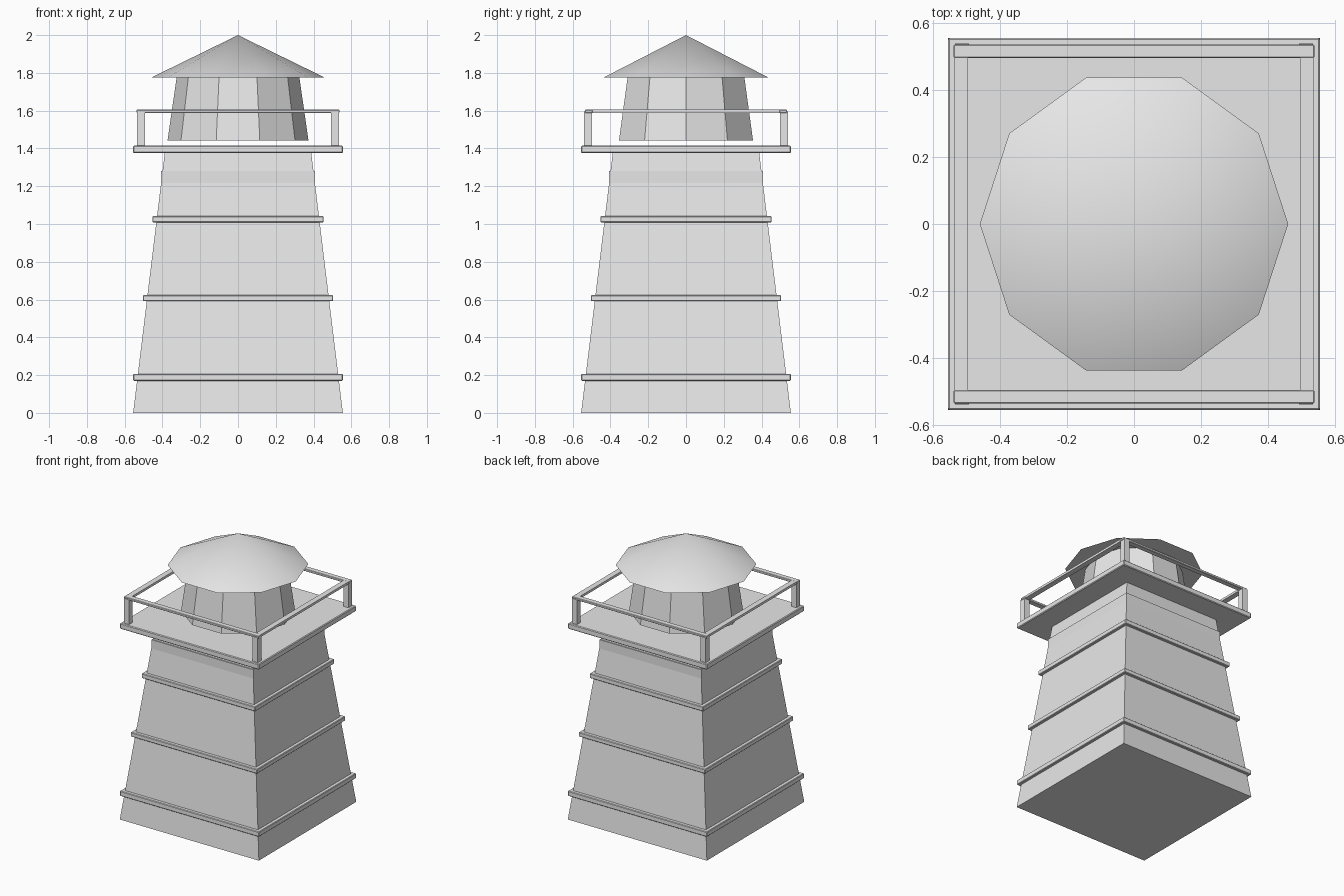
import bpy, math

if "Cube" in bpy.data.objects:
    bpy.data.objects.remove(bpy.data.objects["Cube"])

gray = bpy.data.materials.new("light_gray")
gray.diffuse_color = (0.8, 0.8, 0.8, 1)
gray.use_nodes = True
gray.node_tree.nodes["Principled BSDF"].inputs["Base Color"].default_value = gray.diffuse_color


def finish(name, bevel=0):
    ob = bpy.context.object
    ob.name = name
    ob.data.materials.append(gray)
    if bevel:
        m = ob.modifiers.new("bevel", 'BEVEL')
        m.width = bevel
        m.segments = 1
    return ob


def box(name, x0, x1, y0, y1, z0, z1, bevel=0):
    bpy.ops.mesh.primitive_cube_add(size=1, location=((x0 + x1) / 2, (y0 + y1) / 2, (z0 + z1) / 2))
    ob = bpy.context.object
    ob.scale = (x1 - x0, y1 - y0, z1 - z0)
    bpy.ops.object.transform_apply(location=False, rotation=False, scale=True)
    return finish(name, bevel)


def slab(name, half, z0, z1, bevel=0):
    return box(name, -half, half, -half, half, z0, z1, bevel)


def frustum(name, sides, r0, r1, z0, z1, turn=0):
    bpy.ops.mesh.primitive_cone_add(vertices=sides, radius1=r0, radius2=r1, depth=z1 - z0,
                                    location=(0, 0, (z0 + z1) / 2), rotation=(0, 0, turn))
    return finish(name)


# Tapered square tower
s = math.sqrt(2)
frustum("tower_body", 4, 0.555 * s, 0.386 * s, 0, 1.39, math.pi / 4)

# Trim bands and collar
for i, (half, z0, z1) in enumerate([(0.555, 0.17, 0.206), (0.504, 0.592, 0.624), (0.453, 1.008, 1.042)]):
    slab(f"trim_band_{i + 1}", half, z0, z1, 0.004)
slab("collar", 0.407, 1.15, 1.28)

# Gallery deck
slab("gallery_deck", 0.555, 1.375, 1.416, 0.005)

# Railing posts and rails
for sx in (-1, 1):
    for sy in (-1, 1):
        cx, cy = sx * 0.513, sy * 0.518
        box("railing_post", cx - 0.021, cx + 0.021, cy - 0.021, cy + 0.021, 1.41, 1.595)
for sgn in (-1, 1):
    c = sgn * 0.515
    box("long_rail", -0.538, 0.538, c - 0.02, c + 0.02, 1.588, 1.605, 0.003)
    box("side_rail", c - 0.02, c + 0.02, -0.497, 0.497, 1.588, 1.605)

# Ten-sided lantern room
turn = math.pi / 2  # first corner on the x axis
frustum("lantern_room", 10, 0.373, 0.325, 1.443, 1.776, turn)

# Ten-sided smooth conical roof
frustum("roof", 10, 0.46, 0, 1.775, 2.0, turn)
bpy.ops.object.shade_smooth_by_angle(angle=math.radians(24))
